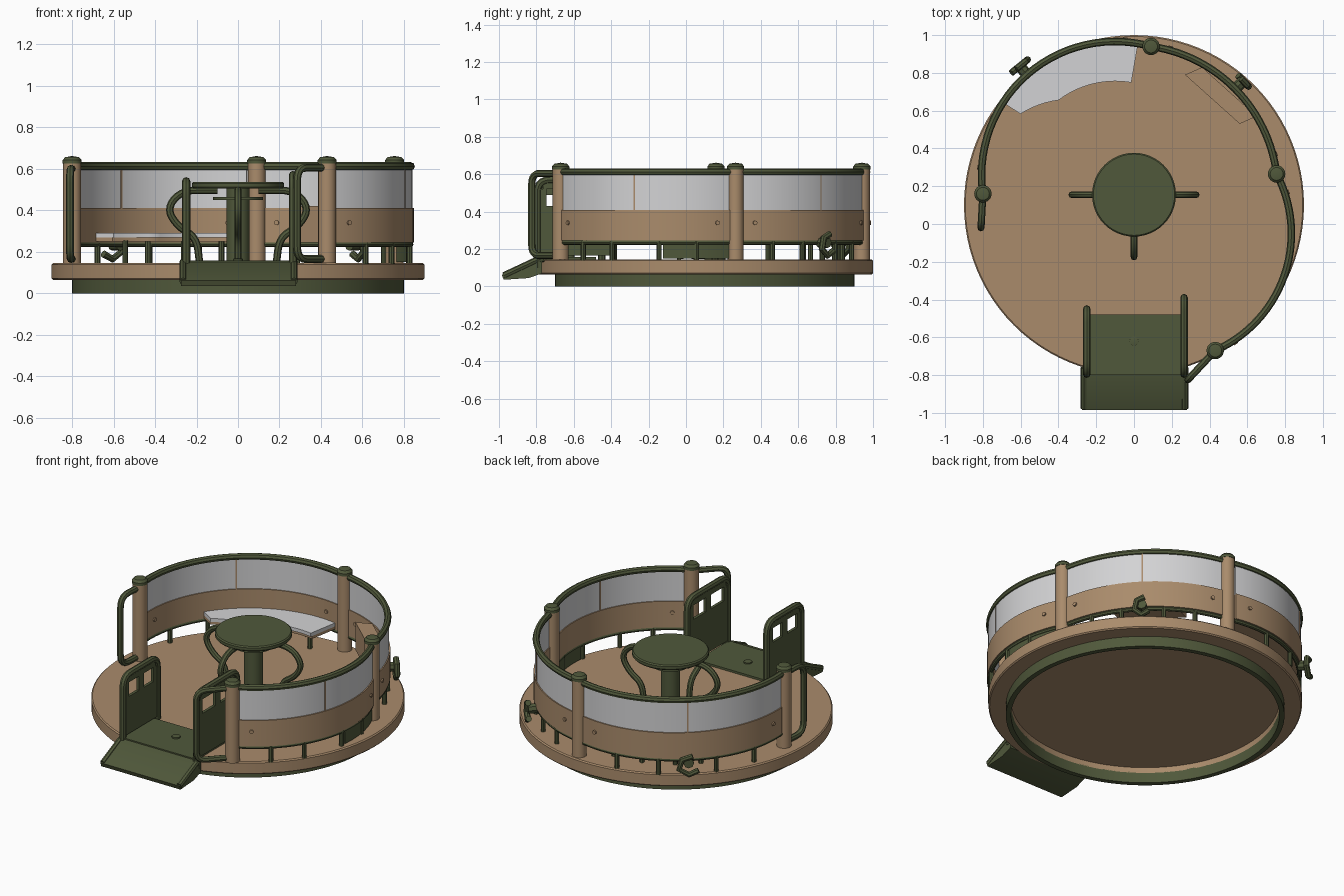
import bpy, bmesh, math
from mathutils import Vector

if "Cube" in bpy.data.objects:
    bpy.data.objects.remove(bpy.data.objects["Cube"])


def material(name, rgb):
    m = bpy.data.materials.new(name)
    m.diffuse_color = (*rgb, 1)
    m.use_nodes = True
    m.node_tree.nodes["Principled BSDF"].inputs["Base Color"].default_value = m.diffuse_color
    return m


TAN = material("tan", (0.40, 0.26, 0.148))
GREEN = material("olive_green", (0.08, 0.098, 0.043))
WHITE = material("pale_grey", (0.65, 0.65, 0.66))


def finish(name, bm, mat):
    bmesh.ops.remove_doubles(bm, verts=bm.verts, dist=1e-5)
    bmesh.ops.recalc_face_normals(bm, faces=bm.faces)
    me = bpy.data.meshes.new(name)
    bm.to_mesh(me)
    bm.free()
    me.materials.append(mat)
    me.shade_smooth()
    me.set_sharp_from_angle(angle=math.radians(35))
    ob = bpy.data.objects.new(name, me)
    bpy.context.collection.objects.link(ob)
    return ob


def lathe(name, profile, xy, mat, seg=24, closed=False):
    """Turn an (r, z) profile around a vertical axis at xy."""
    bm = bmesh.new()
    rings = [[bm.verts.new((xy[0] + r * math.cos(2 * math.pi * i / seg),
                            xy[1] + r * math.sin(2 * math.pi * i / seg), z))
              for i in range(seg)] for r, z in profile]
    pairs = list(zip(rings, rings[1:]))
    if closed:
        pairs.append((rings[-1], rings[0]))
    for a, b in pairs:
        for i in range(seg):
            j = (i + 1) % seg
            bm.faces.new((a[i], a[j], b[j], b[i]))
    return finish(name, bm, mat)


def strip(name, outer, inner, z0, z1, mat):
    """Solid between two plan curves, from z0 to z1."""
    bm = bmesh.new()
    secs = [[bm.verts.new((*p, z)) for p, z in ((o, z0), (o, z1), (i, z1), (i, z0))]
            for o, i in zip(outer, inner)]
    for a, b in zip(secs, secs[1:]):
        for k in range(4):
            bm.faces.new((a[k], b[k], b[(k + 1) % 4], a[(k + 1) % 4]))
    bm.faces.new(secs[0])
    bm.faces.new(secs[-1])
    return finish(name, bm, mat)


def box(name, x, y, z, mat):
    return strip(name, [(x[0], y[0]), (x[1], y[0])], [(x[0], y[1]), (x[1], y[1])], z[0], z[1], mat)


def rounded(points, r):
    """Replace the corners of a path by short curves."""
    pts = [Vector(p) for p in points]
    out = [pts[0]]
    for a, b, c in zip(pts, pts[1:], pts[2:]):
        s = b + (a - b).normalized() * min(r, (a - b).length * 0.5)
        e = b + (c - b).normalized() * min(r, (c - b).length * 0.5)
        out += [s * (1 - t) ** 2 + b * 2 * t * (1 - t) + e * t * t for t in (0, .2, .4, .6, .8, 1)]
    return out + [pts[-1]]


def tube(name, points, radius, mat=GREEN):
    cu = bpy.data.curves.new(name + "_path", 'CURVE')
    cu.dimensions = '3D'
    cu.bevel_depth = radius
    cu.bevel_resolution = 2
    cu.use_fill_caps = True
    sp = cu.splines.new('POLY')
    sp.points.add(len(points) - 1)
    for p, q in zip(sp.points, points):
        p.co = (*q, 1)
    tmp = bpy.data.objects.new(name + "_path", cu)
    bm = bmesh.new()
    me = bpy.data.meshes.new_from_object(tmp)
    bm.from_mesh(me)
    bpy.data.objects.remove(tmp)
    bpy.data.meshes.remove(me)
    return finish(name, bm, mat)


# Turning platform, hollow underneath, on a green ring
C = (0, 0.1)
lathe("platform", [(0, .145), (.893, .145), (.9, .138), (.9, .072), (.893, .065),
                   (.77, .065), (.77, .10), (0, .10)], C, TAN, 96)
lathe("base_ring", [(.77, 0), (.80, 0), (.80, .07), (.77, .07)], C, GREEN, 96, True)

# Fence posts and the three curved bays between them: start, end, bulge
A, B, CC, D = (-.80, .16), (.09, .94), (.755, .265), (.43, -.67)
BAYS = [(A, B, .32), (B, CC, .16), (CC, D, .215)]
for p in (A, B, CC, D):
    lathe("post", [(0, .145), (.043, .145), (.043, .632), (0, .632)], p, TAN)
    lathe("post_cap", [(0, .625), (.046, .625), (.046, .642), (.034, .656), (0, .662)], p, GREEN)


def on_bay(bay, t, off=0.0):
    p, q, s = Vector(bay[0]), Vector(bay[1]), bay[2]
    e = (q - p).normalized()
    n = Vector((-e.y, e.x))
    half = (q - p).length / 2
    h = 2 * math.atan(s / half)
    r = half / math.sin(h)
    c = (p + q) / 2 + n * (s - r)
    a = h * (2 * t - 1)
    return c + (n * math.cos(a) + e * math.sin(a)) * (r + off)


def span(bay, t0, t1, off, n=28):
    return [on_bay(bay, t0 + (t1 - t0) * i / n, off) for i in range(n + 1)]


rail = []
for k, bay in enumerate(BAYS):
    rail += [(*p, .612) for p in span(bay, 0, 1, 0)][(1 if k else 0):]
    o, i = span(bay, .035, .965, .015), span(bay, .035, .965, -.01)
    strip("lower_panel", o, i, .245, .41, TAN)
    o, i = span(bay, .035, .965, .008), span(bay, .035, .965, -.004)
    strip("upper_panel", o, i, .41, .602, WHITE)
    strip("panel_divider", span(bay, .497, .503, .011, 1), span(bay, .497, .503, -.008, 1), .41, .602, TAN)
    tube("bottom_rail", [(*p, .236) for p in span(bay, 0, 1, 0)], .013)
    for t in (.2, .38, .62, .8):
        p = on_bay(bay, t)
        tube("rail_foot", [(*p, .14), (*p, .24)], .014)
    # bolts on the lower panels
    for t in (.1, .9):
        tube("panel_bolt", [(*on_bay(bay, t, -.018), .34), (*on_bay(bay, t, .024), .34)], .012, TAN)
tube("top_rail", rail, .02)
strip("fence_skirt", span(BAYS[2], .03, .36, .006), span(BAYS[2], .03, .36, -.01), .15, .24, GREEN)

# Clamps on the outside of the two rear bays
for bay in BAYS[:2]:
    p, q = on_bay(bay, .5, .0), on_bay(bay, .5, .06)
    side = (on_bay(bay, .54) - p)
    tube("clamp_arm", [(*p, .235), (*q, .235)], .03)
    tube("clamp_ring", [(*(q - side), .19), (*q, .165), (*(q + side), .2),
                        (*(q + side * .7), .26), (*(q - side * .4), .28)], .018)

# End hoops beside the entrance
tube("left_hoop", rounded([(*A, .6), (-.81, -.02, .6), (-.81, -.02, .165), (*A, .165)], .07), .019)
tube("right_hoop", rounded([(*D, .605), (.285, -.825, .605), (.285, -.825, .165), (*D, .165)], .06), .019)

# Curved bench in the left rear bay
n = 20
ts = [.36 + .59 * i / n for i in range(n + 1)]
outer = [on_bay(BAYS[0], t, -.012) for t in ts]
inner = [on_bay(BAYS[0], t, -.11 - .10 * min(1, i / 6)) for i, t in enumerate(ts)]
strip("bench_seat", outer, inner, .268, .29, WHITE)
strip("bench_underside", outer, [o.lerp(i, .95) for o, i in zip(outer, inner)], .25, .268, TAN)
for t in (.42, .55, .72, .88):
    p = on_bay(BAYS[0], t, -.13)
    tube("bench_leg", [(*p, .14), (*p, .255)], .014)

# Flat board in the right rear bay
strip("rear_board", [(.36, .83), (.65, .57)], [(.27, .79), (.56, .53)], .245, .42, TAN)

# Centre table with three curved grab handles
T = (0, .155)
lathe("table_top", [(0, .505), (.215, .505), (.222, .513), (.222, .53), (.215, .537), (0, .537)], T, GREEN, 48)
lathe("table_mount", [(0, .45), (.12, .45), (.12, .465), (0, .465)], T, GREEN)
lathe("table_column", [(0, .145), (.056, .145), (.056, .51), (0, .51)], T, GREEN)
for dx, dy in ((-1, 0), (1, 0), (0, -1)):
    prof = [(.10, .497), (.27, .497), (.345, .41), (.29, .32), (.20, .27), (.185, .145)]
    tube("table_handle", rounded([(T[0] + dx * r, T[1] + dy * r, z) for r, z in prof], .07), .018)

# Entrance plate, sloping ramp and its side bars
box("entrance_plate", (-.25, .26), (-.80, -.48), (.14, .158), GREEN)
lathe("plate_bolt", [(0, .155), (.025, .155), (.025, .166), (0, .17)], (0, -.62), GREEN, 12)
bm = bmesh.new()
prof = [(-.985, .062), (-.79, .155), (-.77, .155), (-.77, .07), (-.84, .045), (-.975, .036)]
ends = [[bm.verts.new((x, y, z)) for y, z in prof] for x in (-.275, .28)]
bm.faces.new(ends[0])
bm.faces.new(ends[1])
for i in range(len(prof)):
    j = (i + 1) % len(prof)
    bm.faces.new((ends[0][i], ends[0][j], ends[1][j], ends[1][i]))
finish("ramp", bm, GREEN)
for x in (-.265, .27):
    tube("ramp_side", [(x, -.975, .058), (x, -.80, .14), (x, -.76, .15)], .018)

# Side gates: tube frame around a plate with two windows
for x, back, top in ((-.25, -.45, .54), (.265, -.39, .57)):
    front = -.795
    tube("gate_frame", rounded([(x, front, .10), (x, front, top), (x, back, top), (x, back, .14)], .07), .02)
    th = (x - .009, x + .009)
    box("gate_plate", th, (front, back), (.165, top - .14), GREEN)
    box("gate_top", th, (front + .03, back - .03), (top - .05, top), GREEN)
    mid = (front + back) / 2
    for y in (front + .025, mid, back - .025):
        box("gate_stile", th, (y - .025, y + .025), (top - .14, top - .05), GREEN)
